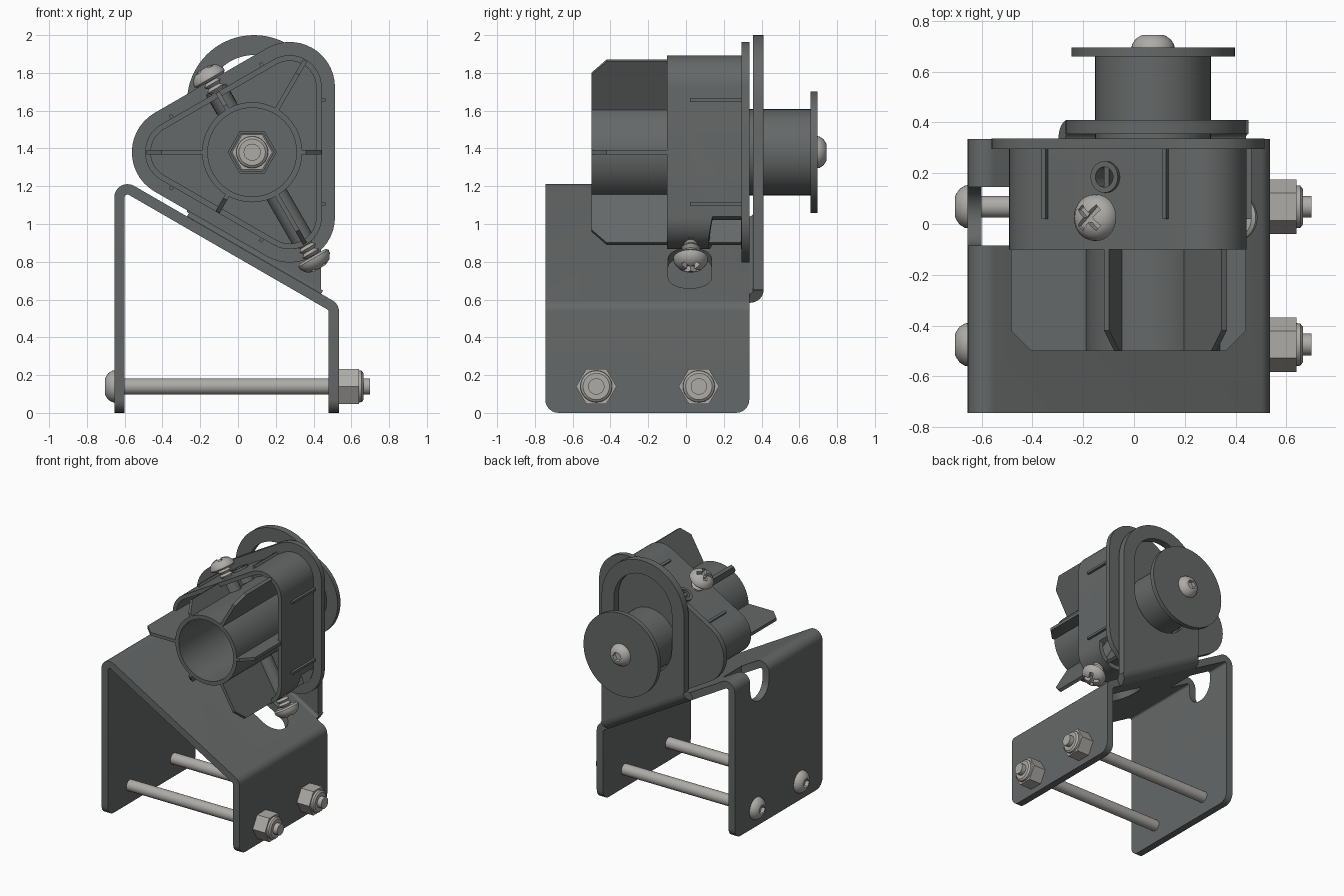
import bpy, bmesh
from math import sin, cos, radians, pi
from mathutils import Matrix, Vector

if "Cube" in bpy.data.objects:
    bpy.data.objects.remove(bpy.data.objects["Cube"])


def material(name, rgb):
    m = bpy.data.materials.new(name)
    m.use_nodes = True
    m.diffuse_color = (*rgb, 1)
    m.node_tree.nodes["Principled BSDF"].inputs["Base Color"].default_value = (*rgb, 1)
    return m


DARK = material("dark grey", (0.13, 0.14, 0.138))
STEEL = material("steel", (0.42, 0.41, 0.39))
X, Y, Z = Vector((1, 0, 0)), Vector((0, 1, 0)), Vector((0, 0, 1))
HUB = Vector((0.075, 0, 1.38))          # axis of the body and pulley
SLANT = Vector((cos(pi / 6), 0, -0.5))  # downhill direction of the bracket top
NORMAL = Vector((0.5, 0, cos(pi / 6)))


def radial(deg):
    return Vector((cos(radians(deg)), 0, sin(radians(deg))))


def frame(u, v, w, origin=(0, 0, 0)):
    return Matrix.Translation(origin) @ Matrix((u, v, w)).transposed().to_4x4()


XZ = frame(X, Z, Y)


def finish(bm, name, mat):
    bmesh.ops.recalc_face_normals(bm, faces=bm.faces)
    me = bpy.data.meshes.new(name)
    bm.to_mesh(me)
    bm.free()
    me.materials.append(mat)
    ob = bpy.data.objects.new(name, me)
    bpy.context.collection.objects.link(ob)
    smooth(ob)
    return ob


def smooth(ob):
    bpy.ops.object.select_all(action="DESELECT")
    ob.select_set(True)
    bpy.context.view_layer.objects.active = ob
    bpy.ops.object.shade_smooth_by_angle(angle=radians(32))


def prism(name, pts, w0, w1, m=XZ, mat=DARK, hole=None, corner=None):
    """Extrude an outline, optionally with a matching inner outline."""
    bm = bmesh.new()

    def loop(points, w):
        return [bm.verts.new(m @ Vector((u, v, w))) for u, v in points]

    def bridge(a, b):
        for i in range(len(a)):
            j = (i + 1) % len(a)
            bm.faces.new((a[i], a[j], b[j], b[i]))

    a, b = loop(pts, w0), loop(pts, w1)
    bridge(a, b)
    if hole:
        c, d = loop(hole, w0), loop(hole, w1)
        bridge(c, d)
        bridge(a, c)
        bridge(b, d)
    else:
        bm.faces.new(a)
        bm.faces.new(b)
    if corner:  # round the ground corners of a sheet
        es = [e for e in bm.edges if all(v.co.z < 0.001 for v in e.verts)
              and abs(e.verts[0].co.y - e.verts[1].co.y) < 0.001]
        ends = [v for e in es for v in e.verts]
        bmesh.ops.bevel(bm, geom=es + ends, offset=corner, segments=6, profile=0.5, affect="EDGES")
    return finish(bm, name, mat)


def revolve(name, profile, origin, axis, mat=STEEL, seg=32, closed=False):
    """Turn (radius, height) points about an axis; six sides make a hexagon."""
    rot = Matrix.Translation(origin) @ axis.to_track_quat("Z", "Y").to_matrix().to_4x4()
    bm = bmesh.new()
    rings = []
    for r, h in profile:
        n = seg if r else 1
        rings.append([bm.verts.new(rot @ Vector((r * cos(2 * pi * i / seg), r * sin(2 * pi * i / seg), h)))
                      for i in range(n)])
    pairs = list(zip(rings, rings[1:])) + ([(rings[-1], rings[0])] if closed else [])
    for a, b in pairs:
        for i in range(seg):
            j = (i + 1) % seg
            quad = [a[i % len(a)], a[j % len(a)], b[j % len(b)], b[i % len(b)]]
            bm.faces.new(list(dict.fromkeys(quad)))
    return finish(bm, name, mat)


def rod(name, r, h0, h1, origin, axis, mat=STEEL, seg=32):
    return revolve(name, [(0, h0), (r, h0), (r, h1), (0, h1)], origin, axis, mat, seg)


def cut(ob, cutter):
    mod = ob.modifiers.new("cut", "BOOLEAN")
    mod.operation, mod.object, mod.solver = "DIFFERENCE", cutter, "EXACT"
    bpy.context.view_layer.objects.active = ob
    bpy.ops.object.modifier_apply(modifier=mod.name)
    bpy.data.objects.remove(cutter)
    smooth(ob)


def arc(cx, cy, r, a0, a1, n=12):
    return [(cx + r * cos(radians(a0 + (a1 - a0) * i / n)),
             cy + r * sin(radians(a0 + (a1 - a0) * i / n))) for i in range(n + 1)]


def box(u0, u1, v0, v1):
    return [(u0, v0), (u1, v0), (u1, v1), (u0, v1)]


def slant_top(x):
    return 1.19 - 0.577 * (x + 0.53)


# Bent sheet bracket with screw access slots
bends = [(-0.585, 1.141, 180, 60), (0.465, 0.535, 60, 0)]
outer = [p for x, z, a, b in bends for p in arc(x, z, 0.07, a, b)]
inner = [p for x, z, a, b in bends for p in arc(x, z, 0.015, a, b)]
bracket = prism("bracket", [(-0.655, 0)] + outer + [(0.535, 0), (0.48, 0)] + inner[::-1] + [(-0.6, 0)],
                -0.745, 0.335, corner=0.07)
cut(bracket, prism("notch_cutter", arc(0.03, 1.08, 0.115, 180, 360) + [(0.145, 1.4), (-0.085, 1.4)],
                   -0.8, -0.42, frame(Y, Z, X)))
slot = frame(SLANT, Y, NORMAL, (0.29, 0.02, slant_top(0.29)))
cut(bracket, prism("slot_cutter", arc(0, 0, 0.115, -90, 90) + arc(-0.2, 0, 0.115, 90, 270), -0.15, 0.1, slot))

# Upright back plate and the bend that joins it to the bracket
plate = prism("back_plate", [(-0.27, slant_top(-0.27) + 0.023), (0.44, slant_top(0.44) + 0.023)]
              + arc(0.085, 1.645, 0.355, 0, 180, 32), 0.355, 0.41)
cut(plate, prism("plate_slot_cutter", arc(0.085, 1.645, 0.25, 0, 180, 24)
                 + arc(0.085, 1.38, 0.25, 180, 360, 24), 0.3, 0.5))
prism("plate_bend", arc(0, 0, 0.075, -90, 0, 8) + arc(0, 0, 0.02, 0, -90, 8), -0.41, 0.41,
      frame(Y, NORMAL, SLANT, Vector((0.085, 0.335, slant_top(0.085))) + 0.02 * NORMAL))


# Rounded triangular body: back flange and hollow wall
def triangle(r):
    pts = []
    for a in (-60, 60, 180):
        c = HUB + radial(a) * 0.397
        pts += arc(c.x, c.z, r, a - 60, a + 60, 14)
    return pts


def spoke(a, y=0):
    """Frame with u outward, v along the body and w across."""
    return frame(radial(a), Y, radial(a).cross(Y), HUB + Y * y)


prism("body_flange", triangle(0.24), 0.295, 0.337)
wall = prism("body_wall", triangle(0.17), -0.1, 0.296, hole=triangle(0.14))
cut(wall, prism("corner_cutter", [(0.48, 0.14), (0.48, 0.29), (0.65, 0.29), (0.65, 0.14), (0.56, 0.12)],
                -0.15, 0.15, spoke(-60)))
cut(wall, rod("hole_cutter", 0.04, 0.3, 0.45, HUB + Y * 0.185, radial(120)))
revolve("hole_rim", [(0.04, 0.27), (0.062, 0.27), (0.062, 0.385), (0.04, 0.385)],
        HUB + Y * 0.185, radial(120), DARK, closed=True)

# Central tube with six chamfered fins
revolve("centre_tube", [(0.265, -0.5), (0.265, 0.3), (0.235, 0.3), (0.235, -0.5)], HUB, Y, DARK, 48, True)
rod("tube_floor", 0.24, 0.15, 0.3, HUB, Y, DARK)
for a in range(0, 360, 60):
    r = 0.366 if a % 120 == 0 else 0.56
    prism("fin", [(0.25, -0.5), (r - 0.08, -0.5), (r, -0.42), (r, 0.296), (0.25, 0.296)],
          -0.012, 0.012, spoke(a))

# Small ribs on the outside of each body side
for a in (0, 120, 240):
    for t in (-0.275, 0.275):
        prism("side_rib", box(0.36, 0.388, 0.02, 0.296), t - 0.009, t + 0.009, spoke(a))

# Pulley
rod("pulley_hub", 0.228, 0.33, 0.665, HUB, Y, DARK, 48)
rod("pulley_flange", 0.322, 0.66, 0.695, HUB, Y, DARK, 64)


def button_head(name, origin, axis):
    head = revolve(name, [(0, 0), (0.085, 0), (0.083, 0.012), (0.07, 0.032), (0.05, 0.046),
                          (0.04, 0.05), (0, 0.05)], origin, axis)
    cut(head, rod("socket_cutter", 0.036, 0.02, 0.1, origin, axis, seg=6))


def lock_nut(name, origin, axis):
    revolve(name, [(0, 0), (0.107, 0), (0.107, 0.105), (0, 0.105)], origin, axis, seg=6)
    revolve(name + "_collar", [(0, 0.1), (0.085, 0.1), (0.083, 0.12), (0.07, 0.13), (0, 0.13)], origin, axis)


# Axle bolt with its nut in a hexagonal seat
button_head("axle_head", HUB + Y * 0.695, Y)
lock_nut("axle_nut", HUB + Y * 0.15, -Y)
rod("axle_bolt", 0.045, -0.02, 0.7, HUB, Y)
revolve("nut_seat", [(0.13, 0.08), (0.13, 0.2), (0.115, 0.2), (0.115, 0.08)], HUB, Y, DARK, 6, True)

# Cross bolts through both legs
for y in (-0.475, 0.068):
    base = Vector((0, y, 0.14))
    rod("cross_bolt", 0.043, -0.67, 0.7, base, X)
    button_head("cross_bolt_head", base - X * 0.655, -X)
    lock_nut("cross_bolt_nut", base + X * 0.535, X)

# Radial clamp screws with threads, cross recesses and bosses
for a, wall_r in ((120, 0.368), (-60, 0.567)):
    origin, axis = HUB + Y * 0.025, radial(a)
    rod("screw_boss", 0.06, 0.25, wall_r - 0.01, origin, axis, DARK)
    thread = [(0.05 if i % 2 else 0.034, wall_r - 0.06 + 0.016 * i) for i in range(9)]
    top = wall_r + 0.07
    revolve("screw_thread", [(0, wall_r - 0.06)] + thread + [(0, top)], origin, axis)
    head = revolve("screw_head", [(0, top), (0.08, top), (0.092, top + 0.012), (0.09, top + 0.03),
                                  (0.07, top + 0.058), (0.04, top + 0.073), (0, top + 0.078)], origin, axis)
    for turn in (45, 135):
        across = (Matrix.Rotation(radians(turn), 3, axis) @ Y)
        m = frame(across, axis.cross(across), axis, origin)
        cut(head, prism("recess_cutter", box(-0.058, 0.058, -0.014, 0.014), top + 0.04, top + 0.1, m))
